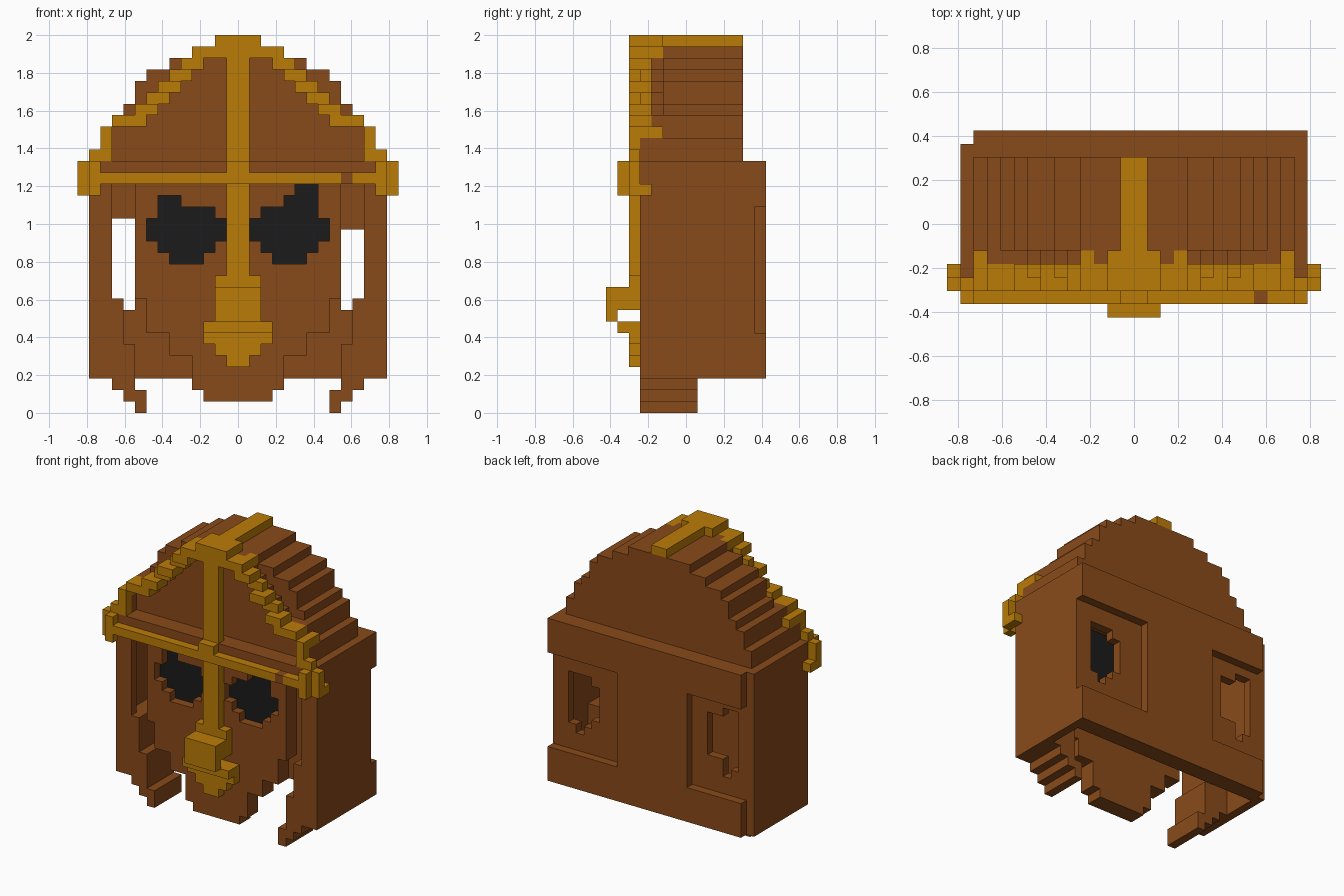
import bpy, bmesh

if "Cube" in bpy.data.objects:
    bpy.data.objects.remove(bpy.data.objects["Cube"], do_unlink=True)

U = 2 / 33  # size of one block


def material(name, rgb):
    m = bpy.data.materials.new(name)
    m.use_nodes = True
    m.diffuse_color = (*rgb, 1)
    bsdf = m.node_tree.nodes["Principled BSDF"]
    bsdf.inputs["Base Color"].default_value = (*rgb, 1)
    bsdf.inputs["Roughness"].default_value = 0.8
    return m


BROWN = material("brown", (0.25, 0.069, 0.010))
GOLD = material("gold", (0.50, 0.200, 0.002))
BLACK = material("black", (0.011, 0.011, 0.011))


def cells(boxes):
    """Blocks filled by boxes given as (x0, x1, y0, y1, z0, z1)."""
    return {(x, y, z) for a, b, c, d, e, f in boxes
            for x in range(a, b) for y in range(c, d) for z in range(e, f)}


def mirror(boxes):
    return boxes + [(-b, -a, *rest) for a, b, *rest in boxes]


# Each direction with the corners of that side of a block
SIDES = [
    ((1, 0, 0), [(1, 0, 0), (1, 1, 0), (1, 1, 1), (1, 0, 1)]),
    ((-1, 0, 0), [(0, 0, 0), (0, 0, 1), (0, 1, 1), (0, 1, 0)]),
    ((0, 1, 0), [(0, 1, 0), (0, 1, 1), (1, 1, 1), (1, 1, 0)]),
    ((0, -1, 0), [(0, 0, 0), (1, 0, 0), (1, 0, 1), (0, 0, 1)]),
    ((0, 0, 1), [(0, 0, 1), (1, 0, 1), (1, 1, 1), (0, 1, 1)]),
    ((0, 0, -1), [(0, 0, 0), (0, 1, 0), (1, 1, 0), (1, 0, 0)]),
]


def part(name, mat, boxes, cuts=()):
    """Build the outer skin of a group of blocks as one object."""
    solid = cells(boxes) - cells(cuts)
    bm = bmesh.new()
    verts = {}
    for c in sorted(solid):
        for d, corners in SIDES:
            if tuple(p + q for p, q in zip(c, d)) in solid:
                continue
            face = []
            for k in corners:
                p = tuple(i + j for i, j in zip(c, k))
                if p not in verts:
                    verts[p] = bm.verts.new([i * U for i in p])
                face.append(verts[p])
            bm.faces.new(face)
    bmesh.ops.dissolve_limit(bm, angle_limit=0.01, verts=bm.verts[:], edges=bm.edges[:])
    me = bpy.data.meshes.new(name)
    bm.to_mesh(me)
    bm.free()
    me.materials.append(mat)
    ob = bpy.data.objects.new(name, me)
    bpy.context.collection.objects.link(ob)


# Hollow head: side walls, thin roof and back wall with two recessed openings
part("head_shell", BROWN,
     mirror([(12, 13, -4, 7, 3, 22)]) + [(-13, 13, 5, 7, 3, 22), (-13, 13, -4, 7, 21, 22)],
     [(4, 13, 6, 7, 7, 18), (-13, -5, 6, 7, 7, 18), (-13, -12, 6, 7, 3, 22),
      (8, 11, 5, 7, 10, 16), (9, 10, 5, 7, 9, 10), (7, 8, 5, 7, 11, 15),
      (-11, -9, 5, 7, 10, 17), (-10, -9, 5, 7, 9, 10), (-9, -7, 5, 7, 11, 16)])

# Stepped dome: (bottom, top, half width, half width of front layer)
DOME = [(22, 24, 12, 12), (24, 26, 11, 11), (26, 27, 10, 8), (27, 28, 9, 7),
        (28, 29, 9, 6), (29, 30, 8, 5), (30, 31, 6, 4), (31, 32, 4, 3)]
part("dome", BROWN, [(-w, w, -2, 5, a, b) for a, b, w, f in DOME]
     + [(-f, f, -3, -2, a, b) for a, b, w, f in DOME]
     + mirror([(11, 12, -4, -3, 22, 24)]))

# Brow strip behind the gold band
part("brow", BROWN, [(-12, 12, -5, -3, 21, 22), (-12, 12, -4, -3, 20, 22),
                     (9, 10, -6, -5, 20, 21)], [(-1, 1, -5, -4, 20, 22)])

# Eye openings, with one dark panel behind both
EYES = [(-6, -3, 13, 14), (-7, -2, 14, 15), (-8, -1, 15, 17), (-7, -2, 17, 18),
        (-7, -5, 18, 19),
        (3, 6, 13, 14), (2, 7, 14, 15), (1, 8, 15, 17), (2, 7, 17, 18),
        (4, 7, 18, 19), (5, 7, 19, 20)]
PANEL = (-8, 8, -3, -2, 13, 21)
part("eyes", BLACK, [PANEL])

# Face mask with eye sockets and a stepped chin
part("face_mask", BROWN,
     [(-9, 9, -4, -2, 10, 21), (-8, 8, -4, -2, 7, 10), (-6, 6, -4, -2, 5, 7),
      (-4, 4, -4, -2, 2, 5), (-3, 3, -4, -2, 1, 2)],
     [PANEL] + [(a, b, -4, -3, c, d) for a, b, c, d in EYES])

# Cheek guards hanging from the side walls
part("cheek_guards", BROWN, mirror([
    (11, 12, -4, -3, 10, 21), (10, 12, -4, 1, 6, 10), (9, 12, -4, 1, 3, 6),
    (9, 11, -4, 1, 2, 3), (8, 10, -4, 1, 1, 2), (8, 9, -4, 1, 0, 1)]))

# Gold bar down the face and ridge over the crown
part("centre_bar", GOLD, [(-1, 1, -5, -4, 12, 33), (-1, 1, -6, -5, 20, 22),
                          (-1, 1, -4, 5, 32, 33), (-2, 2, -5, -2, 32, 33)])

# Gold band across the brow with chunky ends
part("brow_band", GOLD, [(-13, 13, -6, -5, 20, 21)] + mirror([
    (13, 14, -5, -4, 20, 22), (13, 14, -5, -3, 19, 20),
    (12, 13, -6, -5, 19, 20), (12, 13, -6, -4, 21, 22)]),
    [(9, 10, -6, -5, 20, 21)])

# Gold arch stepping up the dome front: (x0, x1, front, back, bottom, top)
part("crest_arch", GOLD, mirror([
    (11, 13, -5, -4, 22, 23), (11, 12, -5, -4, 23, 24), (11, 12, -5, -3, 24, 25),
    (8, 11, -5, -3, 25, 26), (10, 11, -3, -1, 25, 26), (11, 12, -3, -2, 24, 25),
    (7, 9, -5, -3, 26, 27), (6, 8, -4, -3, 27, 28), (5, 7, -5, -3, 28, 29),
    (4, 6, -4, -3, 29, 30), (3, 5, -5, -3, 30, 31), (1, 4, -5, -3, 31, 32),
    (3, 4, -3, -2, 31, 32)]))

# Gold nose block, lip and pointed beard
part("nose", GOLD, [(-2, 2, -5, -4, 11, 12), (-2, 2, -7, -4, 9, 11), (-2, 2, -7, -6, 8, 9)])
part("beard", GOLD, [(-3, 3, -6, -5, 7, 8), (-3, 3, -5, -4, 6, 8),
                     (-2, 2, -5, -4, 5, 6), (-1, 1, -5, -4, 4, 5)])
